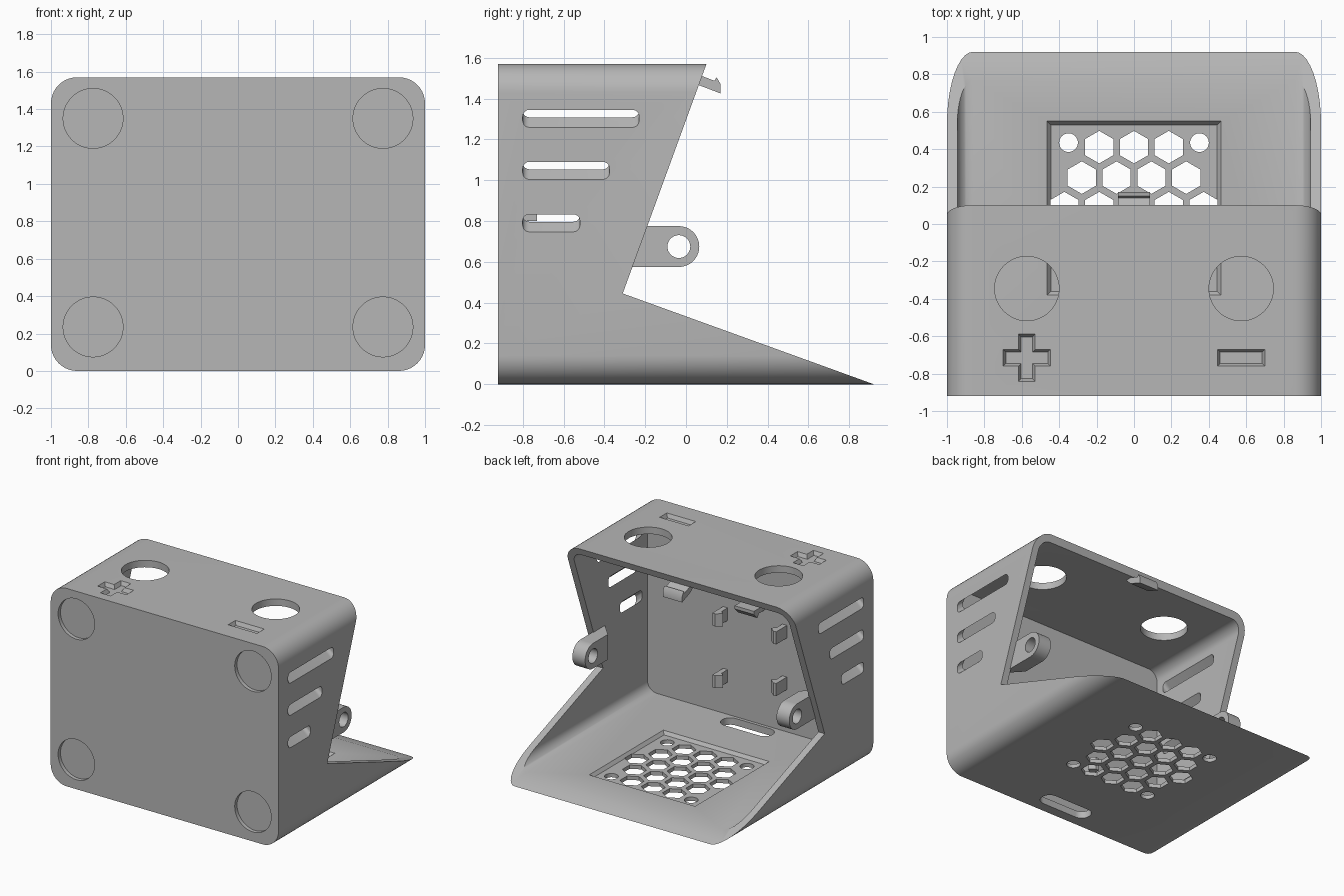
import bpy, bmesh
from math import sin, cos, pi, radians
from mathutils import Vector

cube = bpy.data.objects.get("Cube")
if cube:
    bpy.data.objects.remove(cube, do_unlink=True)

GREY = (0.47, 0.47, 0.47, 1)
mat = bpy.data.materials.new("light grey plastic")
mat.use_nodes = True
mat.diffuse_color = GREY
mat.node_tree.nodes["Principled BSDF"].inputs["Base Color"].default_value = GREY

WALL, HEIGHT = 0.055, 1.57
FRONT, INNER_FRONT = -0.92, -0.865


# --- 2D profiles ---
def arc(cx, cy, r, start, end, n):
    return [(cx + r * cos(start + (end - start) * i / n),
             cy + r * sin(start + (end - start) * i / n)) for i in range(n + 1)]


def circle(cx, cy, r, n=48, start=0):
    return arc(cx, cy, r, start, start + 2 * pi, n)[:-1]


def round_rect(x0, x1, y0, y1, r, n=10):
    pts = []
    for k, (cx, cy) in enumerate([(x1 - r, y1 - r), (x0 + r, y1 - r),
                                  (x0 + r, y0 + r), (x1 - r, y0 + r)]):
        pts += arc(cx, cy, r, k * pi / 2, (k + 1) * pi / 2, n)
    return pts


def rect(cx, cy, hx, hy):
    return [(cx - hx, cy - hy), (cx + hx, cy - hy), (cx + hx, cy + hy), (cx - hx, cy + hy)]


def plus(cx, cy, a, b):
    return [(cx + x, cy + y) for x, y in
            [(a, -b), (a, b), (b, b), (b, a), (-b, a), (-b, b),
             (-a, b), (-a, -b), (-b, -b), (-b, -a), (b, -a), (b, -b)]]


# --- solids lofted between two matching profiles along an axis ---
def place(axis, t, p):
    return Vector({"x": (t, p[0], p[1]), "y": (p[0], t, p[1]), "z": (p[0], p[1], t)}[axis])


def loft(bm, axis, a, b, pts_a, pts_b=None):
    lo = [bm.verts.new(place(axis, a, p)) for p in pts_a]
    hi = [bm.verts.new(place(axis, b, p)) for p in (pts_b or pts_a)]
    n = len(lo)
    faces = [bm.faces.new(lo[::-1]), bm.faces.new(hi)]
    faces += [bm.faces.new((lo[i], lo[(i + 1) % n], hi[(i + 1) % n], hi[i])) for i in range(n)]
    bmesh.ops.recalc_face_normals(bm, faces=faces)


def solid(name, parts):
    bm = bmesh.new()
    for part in parts:
        loft(bm, *part)
    me = bpy.data.meshes.new(name)
    bm.to_mesh(me)
    bm.free()
    ob = bpy.data.objects.new(name, me)
    bpy.context.collection.objects.link(ob)
    me.materials.append(mat)
    return ob


def cut(ob, parts):
    cutter = solid("cutter", parts)
    cutter.hide_render = True
    mod = ob.modifiers.new("cut", "BOOLEAN")
    mod.operation, mod.solver, mod.object = "DIFFERENCE", "EXACT", cutter
    bpy.context.view_layer.objects.active = ob
    bpy.ops.object.modifier_apply(modifier=mod.name)
    bpy.data.objects.remove(cutter, do_unlink=True)


def finish(ob):
    bpy.ops.object.select_all(action="DESELECT")
    ob.select_set(True)
    bpy.context.view_layer.objects.active = ob
    bpy.ops.object.shade_smooth_by_angle(angle=radians(30))


# --- case: rounded tube with a closed front and an angled open back ---
case = solid("case", [("y", FRONT, 1.1, round_rect(-1, 1, 0, HEIGHT, 0.14))])
cut(case, [("y", INNER_FRONT, 1.3,
            round_rect(-1 + WALL, 1 - WALL, WALL, HEIGHT - WALL, 0.085))])
cut(case, [("x", -1.2, 1.2, [(-0.31, 0.445), (0.137, 1.67), (1.2, 1.67), (1.2, -0.101)])])

# shallow round recesses on the front
cut(case, [("y", -1, FRONT + 0.03, circle(x, z, 0.16))
           for x in (-0.775, 0.775) for z in (0.235, 1.35)])

# button holes and tapered plus and minus marks on the top
cut(case, [("z", 1.45, 1.65, circle(x, -0.345, 0.172)) for x in (-0.573, 0.573)])
cut(case, [("z", HEIGHT - 0.03, HEIGHT + 0.03,
            plus(-0.573, -0.715, 0.112, 0.03), plus(-0.573, -0.715, 0.142, 0.06)),
           ("z", HEIGHT - 0.03, HEIGHT + 0.03,
            rect(0.573, -0.715, 0.112, 0.03), rect(0.573, -0.715, 0.142, 0.06))])

# side vents sloping down towards the outside
vents = []
for z, y_end in ((0.79, -0.52), (1.047, -0.375), (1.302, -0.23)):
    def slot(dz):
        return round_rect(-0.80, y_end, z + dz - 0.043, z + dz + 0.043, 0.032, 6)
    for side in (-1, 1):
        vents.append(("x", side * 0.9, side * 1.05, slot(0.09), slot(-0.045)))
cut(case, vents)

# floor: sunken square, honeycomb grille, screw holes and cable slot
GRILLE_Y = 0.085
cut(case, [("z", 0.03, 0.08, rect(0, GRILLE_Y, 0.445, 0.445), rect(0, GRILLE_Y, 0.485, 0.485))])
holes = [("z", -0.1, 0.1, circle(x, GRILLE_Y + y, 0.05, 32))
         for x in (-0.35, 0.35) for y in (-0.35, 0.35)]
for row in range(-2, 3):
    count = 5 - abs(row)
    for i in range(count):
        x = (i - (count - 1) / 2) * 0.186
        holes.append(("z", -0.1, 0.1, circle(x, GRILLE_Y + row * 0.163, 0.087, 6, pi / 6)))
holes.append(("z", -0.1, 0.1, round_rect(-0.22, 0.22, -0.84, -0.70, 0.068)))
cut(case, holes)
finish(case)

# --- hinge lugs inside each side wall ---
LUG_Y, LUG_Z, LUG_R = -0.035, 0.675, 0.1


def lug_profile(start):
    return ([(start, LUG_Z - LUG_R)] + arc(LUG_Y, LUG_Z, LUG_R, -pi / 2, pi / 2, 24)
            + [(start, LUG_Z + LUG_R)])


for side, label in ((1, "left"), (-1, "right")):
    lug = solid(label + "_hinge_lug", [("x", side * 0.84, side * 0.952,
                                        lug_profile(-0.22), lug_profile(-0.34))])
    cut(lug, [("x", side * 0.7, side * 1.1, circle(LUG_Y, LUG_Z, 0.056, 32))])
    finish(lug)

# --- snap hook under the top edge ---
finish(solid("top_hook", [("x", -0.085, 0.085, [
    (0.03, 1.53), (0.08, 1.51), (0.14, 1.487), (0.15, 1.505), (0.17, 1.47),
    (0.17, 1.425), (0.06, 1.467), (0.0, 1.53)])]))

# --- board clips on the inside of the front wall ---
BASE = INNER_FRONT - 0.02
finish(solid("upper_board_clip", [("x", -0.085, 0.085, [
    (BASE, 1.01), (-0.73, 1.01), (-0.73, 0.985), (-0.775, 0.94),
    (-0.79, 0.97), (BASE, 0.97)])]))
for i, (x, z) in enumerate([(0.245, 0.85), (-0.245, 0.85), (0.245, 0.36), (-0.245, 0.44)]):
    s = 1 if x > 0 else -1
    profile = [(x + s * 0.035, BASE), (x + s * 0.035, -0.73), (x + s * 0.01, -0.73),
               (x - s * 0.035, -0.765), (x - s * 0.005, -0.79), (x - s * 0.005, BASE)]
    bm_part = ("z", z - 0.05, z + 0.05, profile)
    finish(solid("board_clip_%d" % (i + 1), [bm_part]))
